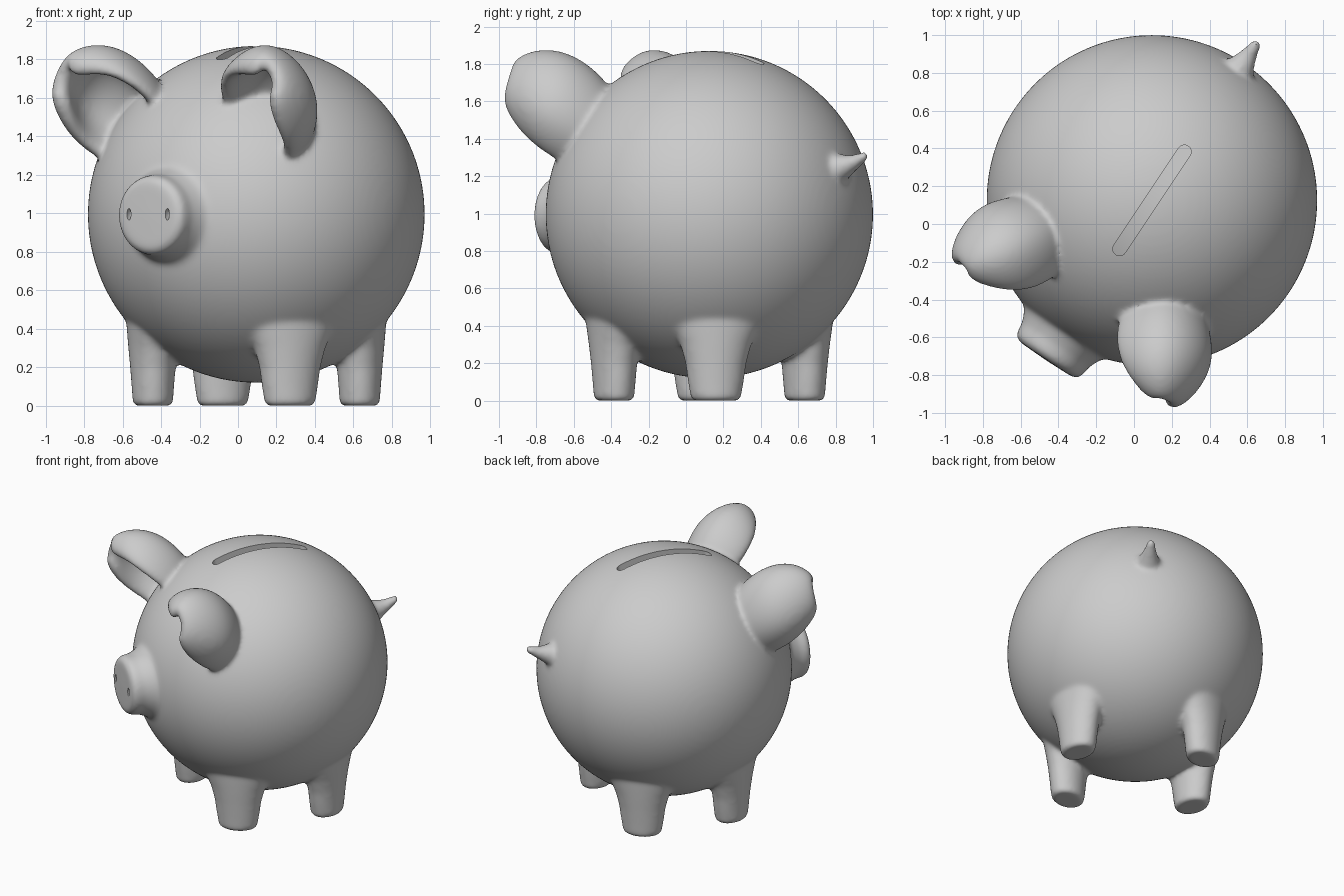
import bpy, bmesh
from math import sin, cos, pi, sqrt, radians, atan2
from mathutils import Vector, Matrix

if "Cube" in bpy.data.objects:
    bpy.data.objects.remove(bpy.data.objects["Cube"])

# Local frame: origin at the body centre, -y is the snout side; turned at the end
R = 0.875
PLACE = Matrix.Translation((0.095, 0.125, 0.995)) @ Matrix.Rotation(radians(-33.7), 4, 'Z')


def new_object(name, bm):
    bmesh.ops.recalc_face_normals(bm, faces=bm.faces)
    me = bpy.data.meshes.new(name)
    bm.to_mesh(me)
    bm.free()
    ob = bpy.data.objects.new(name, me)
    bpy.context.collection.objects.link(ob)
    return ob


def add_loft(bm, rings):
    rows = [[bm.verts.new(p) for p in ring] for ring in rings]
    n = len(rows[0])
    for a, b in zip(rows, rows[1:]):
        for i in range(n):
            bm.faces.new((a[i], a[(i + 1) % n], b[(i + 1) % n], b[i]))
    bm.faces.new(rows[0])
    bm.faces.new(rows[-1])


def ring(centre, u, v, ru, rv, n=40):
    c, u, v = Vector(centre), Vector(u), Vector(v)
    return [c + u * ru * cos(2 * pi * i / n) + v * rv * sin(2 * pi * i / n) for i in range(n)]


X, Z = (1, 0, 0), (0, 0, 1)
parts = []

# Round body
bm = bmesh.new()
bmesh.ops.create_uvsphere(bm, u_segments=128, v_segments=64, radius=R)
parts.append(new_object("body", bm))

# Four flared legs, oval across the radial direction
LEG = [(0, .118, .088), (.012, .134, .104), (.1, .149, .11), (.2, .163, .118),
       (.3, .19, .127), (.4, .235, .135), (.55, .29, .14)]
for sx in (-1, 1):
    for sy in (-1, 1):
        x, y = sx * .428, sy * .327
        rad = Vector((x, y, 0)).normalized()
        tan = Vector((-rad.y, rad.x, 0))
        bm = bmesh.new()
        add_loft(bm, [ring((x, y, z - .995), tan, rad, a, b) for z, a, b in LEG])
        parts.append(new_object("leg", bm))

# Snout
SNOUT = [(.29, .70), (.265, .82), (.235, .87), (.213, .92), (.208, .975), (.195, 1.0), (.165, 1.012), (.02, 1.015)]
bm = bmesh.new()
add_loft(bm, [ring((0, -t, -.005), X, Z, r, r) for r, t in SNOUT])
parts.append(new_object("snout", bm))

# Small upturned tail
TAIL = [(.10, .76, .22), (.078, .85, .245), (.055, .90, .262), (.04, .95, .285), (.028, 1.0, .31), (.01, 1.02, .318)]
bm = bmesh.new()
add_loft(bm, [ring((0, t, z), X, Z, r, r, 24) for r, t, z in TAIL])
parts.append(new_object("tail", bm))

# Cupped ears: rows run base to tip, columns inner rim, back, outer rim (side, forward, up)
EAR = [
    [(.15, .52, .50), (.28, .30, .55), (.48, .25, .45), (.56, .34, .30), (.52, .48, .18)],
    [(.16, .65, .63), (.33, .40, .77), (.57, .36, .65), (.70, .42, .44), (.64, .60, .27)],
    [(.25, .79, .74), (.42, .57, .92), (.67, .49, .79), (.80, .54, .52), (.68, .70, .34)],
    [(.40, .88, .79), (.53, .74, .94), (.71, .69, .82), (.80, .72, .60), (.69, .81, .44)],
    [(.59, .92, .75), (.62, .88, .83), (.68, .86, .79), (.73, .86, .69), (.70, .90, .60)],
]
me = bpy.data.meshes.new("ears")
faces = [(5 * i + j, 5 * i + 5 + j, 5 * i + 6 + j, 5 * i + j + 1) for i in range(4) for j in range(4)]
me.from_pydata([(s, -t, z) for row in EAR for s, t, z in row], [], faces)
ears = bpy.data.objects.new("ears", me)
bpy.context.collection.objects.link(ears)
sol = ears.modifiers.new("thickness", 'SOLIDIFY')
sol.thickness, sol.offset = .11, -1
ears.modifiers.new("mirror", 'MIRROR').use_clip = False
ears.modifiers["mirror"].use_mirror_merge = False
ears.modifiers.new("round", 'SUBSURF').levels = 3
parts.append(ears)

# Gather all parts into one mesh
dg = bpy.context.evaluated_depsgraph_get()
dg.update()
bm = bmesh.new()
for ob in parts:
    ev = ob.evaluated_get(dg)
    bm.from_mesh(ev.to_mesh())
    ev.to_mesh_clear()
pig = new_object("pig_bank", bm)
for ob in parts:
    bpy.data.objects.remove(ob)

# Cutter: curved coin slot with rounded ends, and two nostrils
bm = bmesh.new()
HALF, W, N = .345, .036, 32
rings = []
for i in range(N + 1):
    y = -HALF * cos(pi * i / N) * .999
    d = max(0, abs(y) - (HALF - W))
    w = max(.003, sqrt(max(0, W * W - d * d)))
    low = sqrt((R - .06) ** 2 - y * y)
    rings.append([(-w, y, low), (w, y, low), (w, y, 1.0), (-w, y, 1.0)])
add_loft(bm, rings)
for s in (-1, 1):
    m = Matrix.Translation((s * .12, -1.015, 0)) @ Matrix.Diagonal((.013, .04, .03, 1))
    bmesh.ops.create_uvsphere(bm, u_segments=16, v_segments=10, radius=1, matrix=m)
cutter = new_object("slot_cutter", bm)
cutter.hide_render = True

# Blend the parts, soften the joints, cut the openings
rem = pig.modifiers.new("blend", 'REMESH')
rem.mode, rem.voxel_size, rem.use_smooth_shade = 'VOXEL', .014, True
smo = pig.modifiers.new("soften", 'SMOOTH')
smo.factor, smo.iterations = .5, 14
cut = pig.modifiers.new("openings", 'BOOLEAN')
cut.operation, cut.solver, cut.object = 'DIFFERENCE', 'EXACT', cutter
for o in bpy.context.selected_objects:
    o.select_set(False)
bpy.context.view_layer.objects.active = pig
pig.select_set(True)
bpy.ops.object.convert(target='MESH')
bpy.ops.object.shade_smooth_by_angle(angle=radians(40))
bpy.data.objects.remove(cutter)
pig.matrix_world = PLACE
